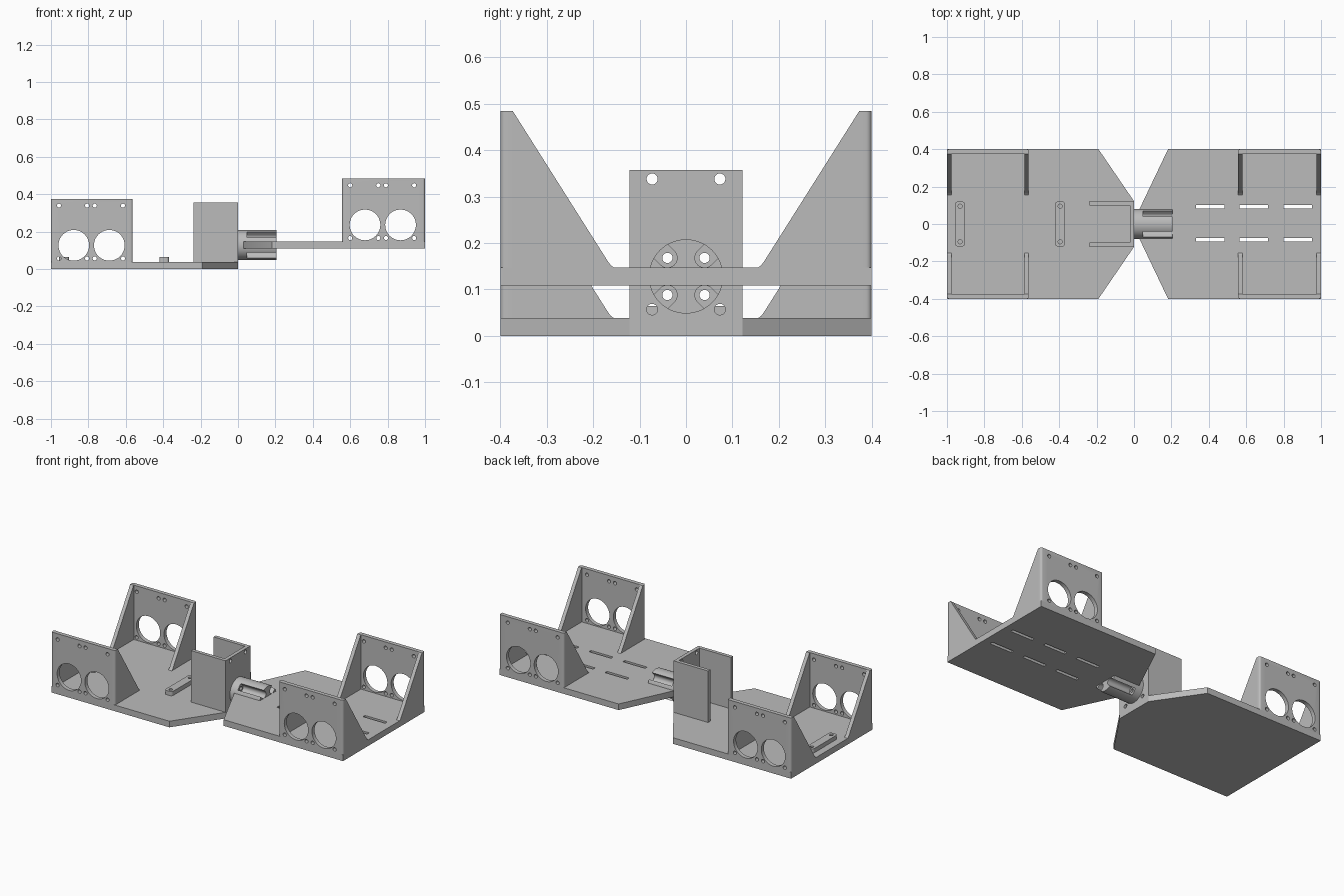
import bpy, bmesh, math
from math import sin, cos, pi

if "Cube" in bpy.data.objects:
    bpy.data.objects.remove(bpy.data.objects["Cube"], do_unlink=True)

grey = bpy.data.materials.new("plain grey")
grey.use_nodes = True
COLOUR = (0.5, 0.5, 0.5, 1)
grey.diffuse_color = COLOUR
grey.node_tree.nodes["Principled BSDF"].inputs["Base Color"].default_value = COLOUR

MAP = {"x": lambda a, b, t: (t, a, b),
       "y": lambda a, b, t: (a, t, b),
       "z": lambda a, b, t: (a, b, t)}
parts = []


def prisms(name, profiles, axis, lo, hi, keep=True):
    """Extrude one or more closed 2D profiles along an axis into one object."""
    bm = bmesh.new()
    for pts in profiles:
        rings = [[bm.verts.new(MAP[axis](a, b, t)) for a, b in pts] for t in (lo, hi)]
        bm.faces.new(rings[0])
        bm.faces.new(rings[1])
        n = len(pts)
        for i in range(n):
            j = (i + 1) % n
            bm.faces.new((rings[0][i], rings[0][j], rings[1][j], rings[1][i]))
    bmesh.ops.recalc_face_normals(bm, faces=bm.faces)
    mesh = bpy.data.meshes.new(name)
    bm.to_mesh(mesh)
    bm.free()
    obj = bpy.data.objects.new(name, mesh)
    bpy.context.collection.objects.link(obj)
    mesh.materials.append(grey)
    if keep:
        parts.append(obj)
    return obj


def cut(obj, profiles, axis, lo, hi):
    """Cut straight openings through a part."""
    cutter = prisms("cutter", profiles, axis, lo, hi, keep=False)
    cutter.hide_render = True
    mod = obj.modifiers.new("openings", "BOOLEAN")
    mod.operation, mod.solver, mod.object = "DIFFERENCE", "EXACT", cutter
    dg = bpy.context.evaluated_depsgraph_get()
    mesh = bpy.data.meshes.new_from_object(obj.evaluated_get(dg))
    obj.modifiers.clear()
    obj.data = mesh
    bpy.data.objects.remove(cutter, do_unlink=True)


def circle(a, b, r, n=32):
    return [(a + r * cos(2 * pi * i / n), b + r * sin(2 * pi * i / n)) for i in range(n)]


def rect(a0, a1, b0, b1):
    return [(a0, b0), (a1, b0), (a1, b1), (a0, b1)]


def rounded(a0, a1, b0, b1, r, n=5):
    pts = []
    for k, (a, b) in enumerate([(a1 - r, b1 - r), (a0 + r, b1 - r),
                                (a0 + r, b0 + r), (a1 - r, b0 + r)]):
        pts += [(a + r * cos(pi / 2 * (k + i / n)), b + r * sin(pi / 2 * (k + i / n)))
                for i in range(n + 1)]
    return pts


T = 0.038       # base plate thickness
RISE = 0.109    # height of the raised plate
SCREW = 0.011   # screw hole radius
HUB_Z = 0.128

# Base plates
prisms("lower_base", [[(-1, -.4), (-.19, -.4), (0, -.122), (0, .122), (-.19, .4), (-1, .4)]],
       "z", 0, T)
upper = prisms("upper_base", [[(1, -.4), (1, .4), (.182, .4), (.027, .075),
                               (.027, -.075), (.182, -.4)]], "z", RISE, RISE + T)
cut(upper, [rect(x, x + .152, y - .01, y + .01)
            for x in (.332, .565, .799) for y in (.092, -.084)], "z", 0, .3)


# Sensor mounts: a wall with holes and two sloping gussets
def sensor_mount(label, x0, x1, z, side):
    w, r = .025, .012
    arc = [(sin(pi / 2 * i / 4) * r, cos(pi / 2 * i / 4) * r) for i in range(5)]
    outer = ([(x1 - r + a, .4 - r + b) for a, b in arc]
             + [(x1, .4 - w), (x0, .4 - w)]
             + [(x0 + r - a, .4 - r + b) for a, b in reversed(arc)])
    wall = prisms(label + "_wall", [[(a, side * b) for a, b in outer]], "z", z + T, z + .375)
    xs = [x0 + d for d in (.043, .193, .234, .385)]
    holes = [circle(x0 + d, z + .127, .082, 48) for d in (.122, .312)]
    holes += [circle(x, z + h, SCREW, 20) for x in xs for h in (.057, .339)]
    cut(wall, holes, "y", side * .3, side * .5)
    slope = [(.4 - w, z + T), (.4 - w, z + .375), (.373, z + .375), (.168, z + .051),
             (.162, z + .043), (.155, z + T)]
    for tag, a in (("outer" if x0 < 0 else "inner", x0), ("inner" if x0 < 0 else "outer", x1 - .023)):
        prisms(label + "_gusset_" + tag, [[(side * y, h) for y, h in slope]], "x", a, a + .023)


for side, end in ((-1, "front"), (1, "back")):
    sensor_mount("lower_" + end, -1, -.563, 0, side)
    sensor_mount("upper_" + end, .557, 1, RISE, side)

# U-shaped servo bracket
bracket = prisms("servo_bracket", [[(-.237, -.122), (0, -.122), (0, .122), (-.237, .122),
                                    (-.237, .1), (-.022, .1), (-.022, -.1), (-.237, -.1)]],
                 "z", T, .357)
cut(bracket, [circle(y, z, SCREW + .001, 20) for y in (-.073, .073) for z in (.057, .338)]
    + [circle(y, HUB_Z + d, SCREW, 20) for y in (-.04, .04) for d in (-.04, .04)], "x", -.06, .05)

# Hub joining bracket and raised plate, with open channels over the screws
hub = prisms("hub", [circle(0, HUB_Z, .08, 64)], "x", 0, .205)
channels = []
for k in range(4):
    ang = pi / 4 + k * pi / 2
    c, s = cos(ang), sin(ang)
    local = [(.0566 + .021 * cos(t), .021 * sin(t))
             for t in [pi / 2 + pi * i / 10 for i in range(11)]] + [(.12, -.021), (.12, .021)]
    channels.append([(u * c - v * s, HUB_Z + u * s + v * c) for u, v in local])
cut(hub, channels, "x", .048, .3)
cut(hub, [circle(y, HUB_Z + d, SCREW, 20) for y in (-.04, .04) for d in (-.04, .04)], "x", -.05, .1)

# Mounting bars on the lower base
for name, x in (("outer_bar", -.93), ("inner_bar", -.395)):
    bar = prisms(name, [rounded(x - .026, x + .026, -.12, .12, .014)], "z", T, .064)
    cut(bar, [circle(x, y, SCREW, 20) for y in (-.095, .095)], "z", T - .02, .1)

# Smooth the round surfaces, keep edges sharp
bpy.ops.object.select_all(action="DESELECT")
for p in parts:
    p.select_set(True)
bpy.context.view_layer.objects.active = parts[0]
bpy.ops.object.shade_smooth_by_angle(angle=math.radians(30))
